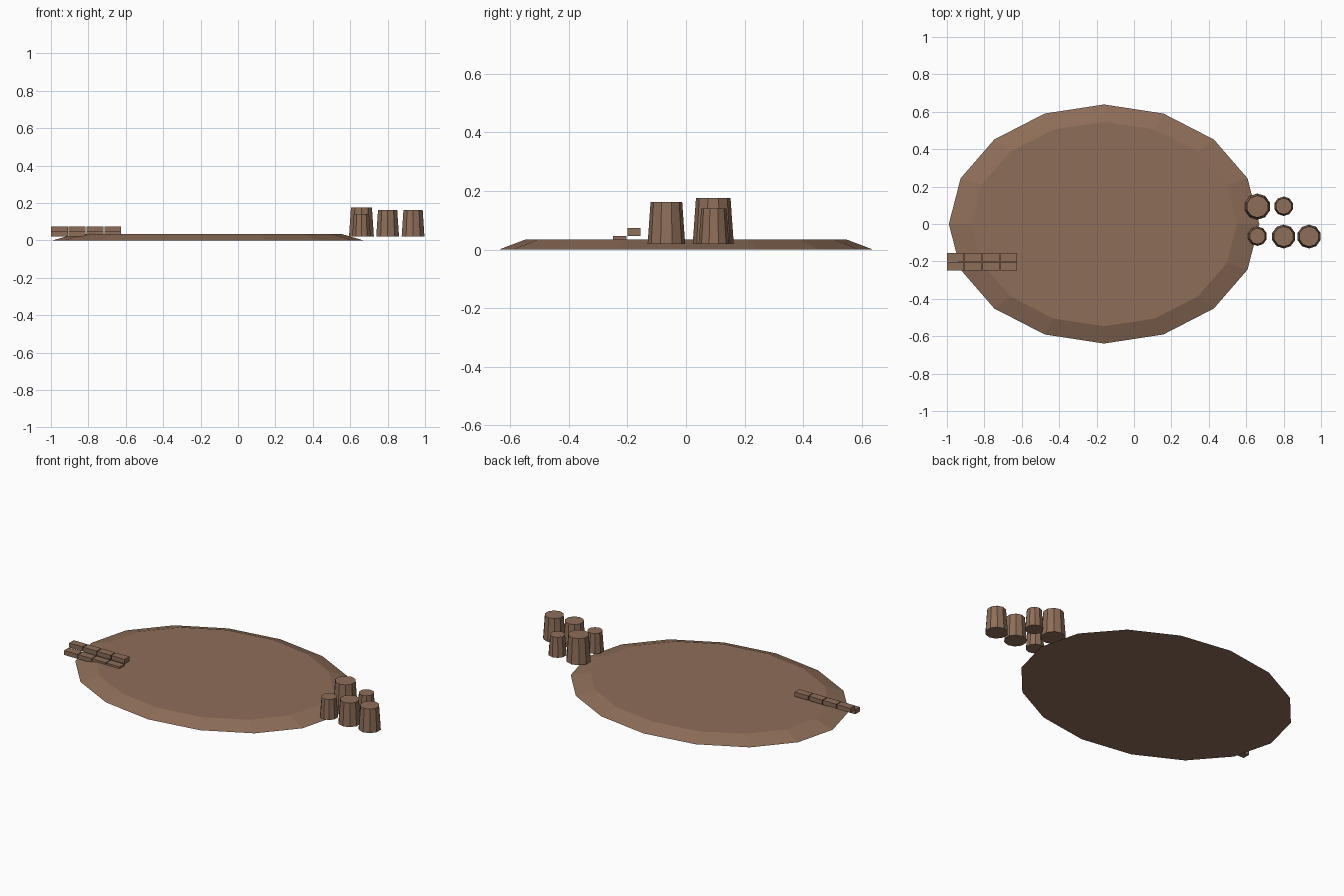
import bpy
from math import pi

cube = bpy.data.objects.get("Cube")
if cube:
    bpy.data.objects.remove(cube)

# Single brown wood colour
BROWN = (0.27, 0.155, 0.098, 1)
wood = bpy.data.materials.new("brown_wood")
wood.use_nodes = True
wood.diffuse_color = BROWN
bsdf = wood.node_tree.nodes["Principled BSDF"]
bsdf.inputs["Base Color"].default_value = BROWN
bsdf.inputs["Roughness"].default_value = 0.9


def finish(name):
    obj = bpy.context.object
    obj.name = name
    obj.data.materials.append(wood)
    return obj


def frustum(name, sides, x, y, z0, z1, r0, r1):
    bpy.ops.mesh.primitive_cone_add(
        vertices=sides, radius1=r0, radius2=r1, depth=z1 - z0,
        location=(x, y, (z0 + z1) / 2))
    return finish(name)


def block(name, x, y, z, size):
    bpy.ops.mesh.primitive_cube_add(size=1, location=(x, y, z))
    bpy.context.object.scale = size
    return finish(name)


# Low oval mound with a bevelled rim
mound = frustum("oval_mound", 16, -0.16, 0, 0, 0.035, 0.83, 0.71)
mound.scale.y = 0.77

# Tapered stumps: x, y, top height, bottom radius, top radius
stumps = [
    (0.66, 0.093, 0.177, 0.07, 0.059),
    (0.80, 0.095, 0.14, 0.052, 0.043),
    (0.66, -0.065, 0.14, 0.052, 0.043),
    (0.80, -0.067, 0.162, 0.064, 0.054),
    (0.936, -0.067, 0.162, 0.064, 0.054),
]
for i, (x, y, top, r0, r1) in enumerate(stumps):
    frustum(f"stump_{i + 1}", 10, x, y, 0.02, top, r0, r1)

# Two stepped rows of four planks
for row, (y, z) in {"lower": (-0.226, 0.033), "upper": (-0.178, 0.06)}.items():
    for i in range(4):
        block(f"{row}_plank_{i + 1}", -0.955 + i * 0.095, y, z,
              (0.09, 0.045, 0.027))
